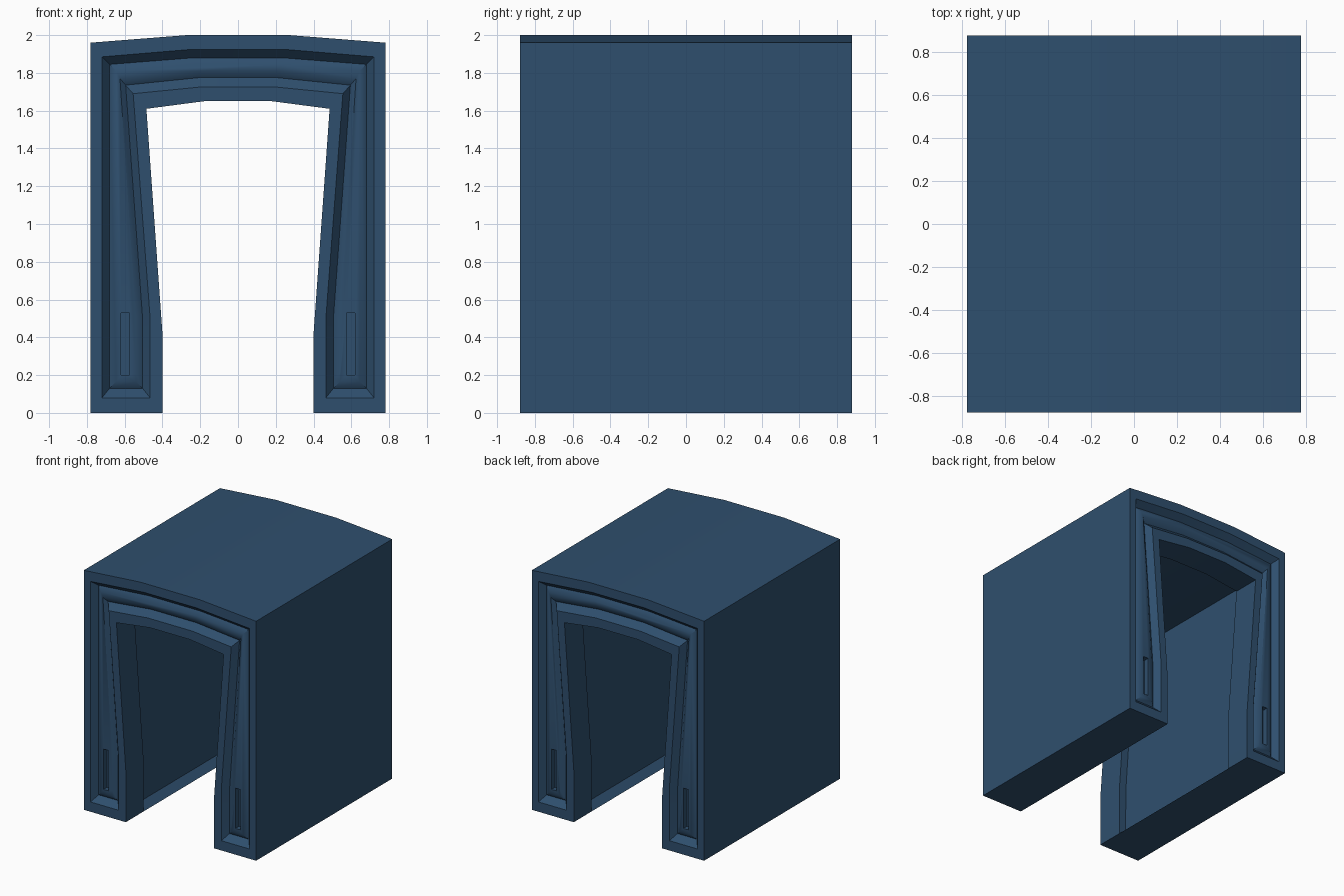
import bpy, bmesh, math

if "Cube" in bpy.data.objects:
    bpy.data.objects.remove(bpy.data.objects["Cube"])

# Right half of each cross-section, from outer crown round the leg to inner crown
face = [(.27, 2), (.78, 1.96), (.78, 0), (.40, 0), (.40, .05), (.40, .42), (.485, 1.61), (.18, 1.65)]
rim = [(.24, 1.925), (.72, 1.885), (.72, .08), (.465, .08), (.465, .13), (.465, .5), (.555, 1.69), (.20, 1.725)]
floor = [(.235, 1.88), (.68, 1.845), (.68, .13), (.505, .13), (.505, .18), (.505, .5), (.595, 1.735), (.205, 1.775)]
panel = [(.23, 1.845), (.645, 1.81), (.645, .165), (.54, .165), (.54, .21), (.54, .5), (.625, 1.77), (.21, 1.81)]
hollow = face[:4] + [(.46, .05), (.465, .43), (.55, 1.68), (.19, 1.72)]

blue = bpy.data.materials.new("dark_blue")
blue.diffuse_color = (.028, .078, .155, 1)
blue.use_nodes = True
blue.node_tree.nodes["Principled BSDF"].inputs["Base Color"].default_value = blue.diffuse_color

END, STEP = .88, .65


def ring(bm, half, y):
    pts = half + [(-x, z) for x, z in reversed(half)]
    return [bm.verts.new((x, y, z)) for x, z in pts]


def bridge(bm, a, b):
    n = len(a)
    for i in range(n):
        j = (i + 1) % n
        bm.faces.new((a[i], a[j], b[j], b[i]))


# Arch body: moulded end panels, thick end frames, wider hollow between them
bm = bmesh.new()
front = [(panel, END - .025), (floor, END - .05), (rim, END), (face, END), (face, STEP), (hollow, STEP)]
rings = [ring(bm, p, -y) for p, y in front] + [ring(bm, p, y) for p, y in reversed(front)]
for a, b in zip(rings, rings[1:]):
    bridge(bm, a, b)
bm.faces.new(rings[0])
bm.faces.new(rings[-1])
bmesh.ops.remove_doubles(bm, verts=bm.verts, dist=1e-5)
bmesh.ops.recalc_face_normals(bm, faces=bm.faces)
mesh = bpy.data.meshes.new("arch_body")
bm.to_mesh(mesh)
bm.free()
body = bpy.data.objects.new("arch_body", mesh)
bpy.context.collection.objects.link(body)
mesh.materials.append(blue)

# Narrow slots low on each leg, front and back
bm = bmesh.new()
for sx in (-1, 1):
    for sy in (-1, 1):
        cube = bmesh.ops.create_cube(bm, size=1)["verts"]
        bmesh.ops.scale(bm, verts=cube, vec=(.045, .1, .33))
        bmesh.ops.translate(bm, verts=cube, vec=(sx * .597, sy * (END - .02), .365))
mesh = bpy.data.meshes.new("slot_cutter")
bm.to_mesh(mesh)
bm.free()
cutter = bpy.data.objects.new("slot_cutter", mesh)
cutter.hide_render = True
bpy.context.collection.objects.link(cutter)

bpy.context.view_layer.objects.active = body
body.select_set(True)
mod = body.modifiers.new("slots", "BOOLEAN")
mod.operation = "DIFFERENCE"
mod.solver = "EXACT"
mod.object = cutter
bpy.ops.object.modifier_apply(modifier=mod.name)
bpy.data.objects.remove(cutter)
bpy.ops.object.shade_smooth_by_angle(angle=math.radians(37))
